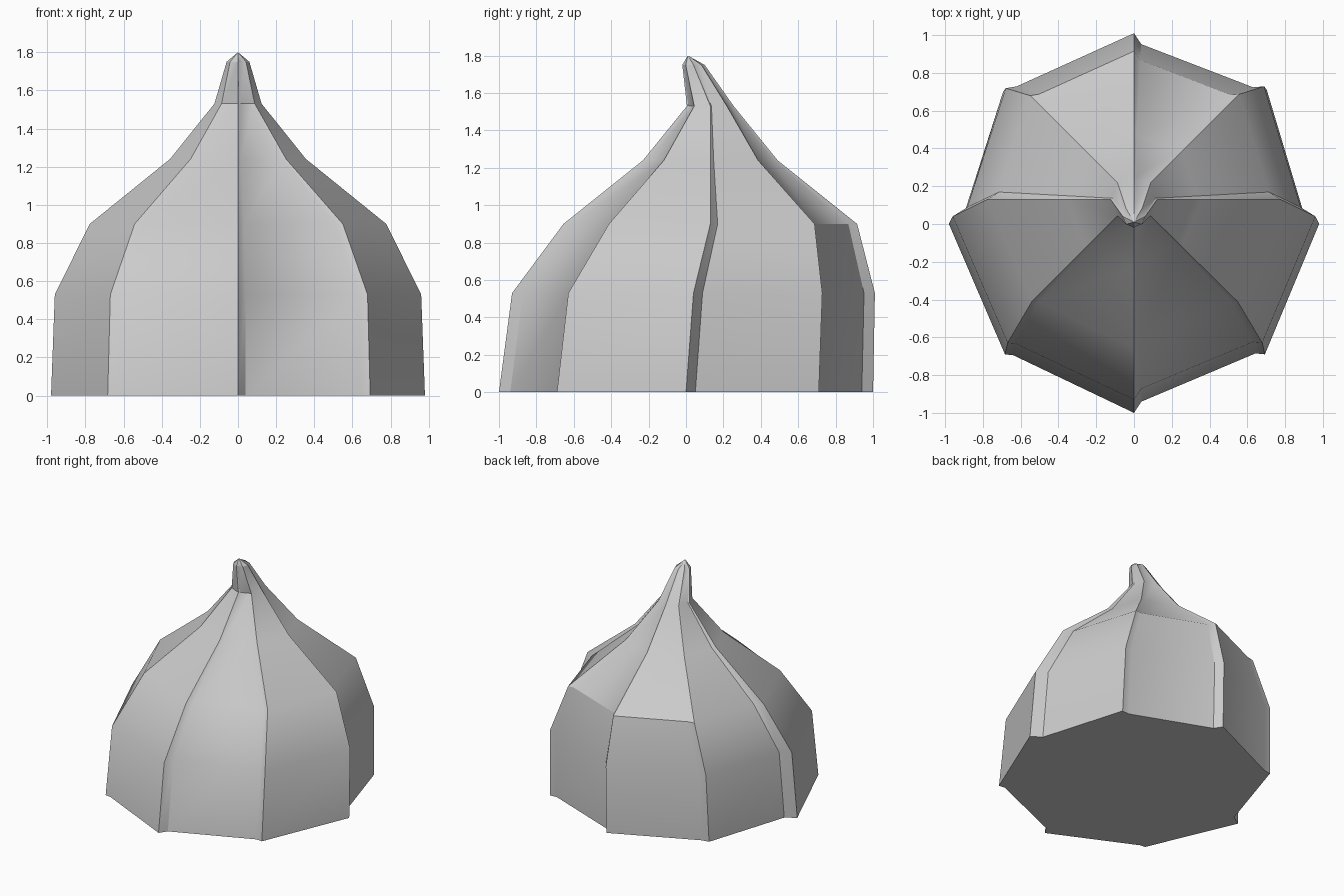
import bpy, bmesh

if "Cube" in bpy.data.objects:
    bpy.data.objects.remove(bpy.data.objects["Cube"])

# Unit outline of the bulb: eight ridges, with small creases beside some of them
outline = [(0.99, 0), (0.91, 0.05), (0.71, 0.71), (0.65, 0.705), (0.04, 0.94), (0, 1),
           (-0.64, 0.71), (-0.70, 0.70), (-0.91, 0.05), (-0.99, 0), (-0.69, -0.69),
           (-0.645, -0.695), (0, -1), (0.04, -0.94), (0.65, -0.685), (0.70, -0.69)]

# Rings going up: height, y centre, radius (the neck leans)
rings = [(0.0, 0.0, 0.99), (0.53, 0.04, 0.97), (0.90, 0.13, 0.785),
         (1.24, 0.13, 0.36), (1.53, 0.13, 0.125), (1.75, 0.04, 0.06)]

bm = bmesh.new()
loops = []
for z, cy, r in rings:
    ry = 1.0 if z == 0 else r
    loops.append([bm.verts.new((x * r, cy + y * ry, z)) for x, y in outline])

# Sides, pointed tip and flat base
n = len(outline)
for low, high in zip(loops, loops[1:]):
    for i in range(n):
        j = (i + 1) % n
        bm.faces.new((low[i], low[j], high[j], high[i]))
tip = bm.verts.new((0, 0.01, 1.8))
for i in range(n):
    bm.faces.new((loops[-1][i], loops[-1][(i + 1) % n], tip))
bm.faces.new(loops[0][::-1])
bmesh.ops.recalc_face_normals(bm, faces=bm.faces[:])

mesh = bpy.data.meshes.new("bulb")
bm.to_mesh(mesh)
bm.free()
bulb = bpy.data.objects.new("bulb", mesh)
bpy.context.collection.objects.link(bulb)

# Smooth along each segment, crisp ridges
bpy.context.view_layer.objects.active = bulb
bulb.select_set(True)
bpy.ops.object.shade_smooth_by_angle(angle=0.58)
